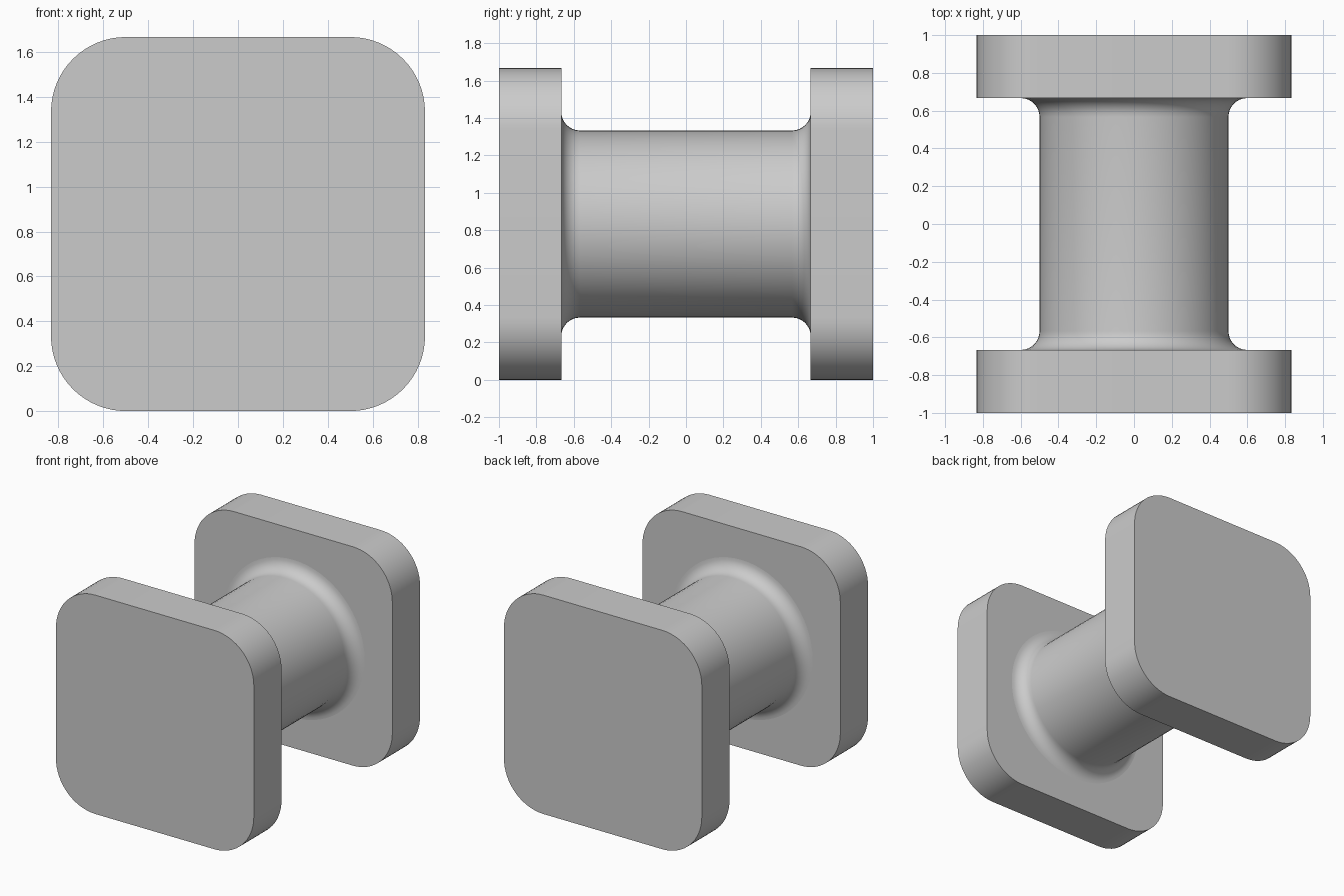
import bpy, bmesh
from math import sin, cos, pi, radians
from mathutils import Vector, Matrix

cube = bpy.data.objects.get("Cube")
if cube:
    bpy.data.objects.remove(cube, do_unlink=True)

HALF = 5 / 6        # half width of an end plate
CORNER = 1 / 3      # plate corner radius
INNER = 2 / 3       # distance from centre to a plate's inner face
SHAFT = 0.5         # shaft radius
FILLET = 0.1        # blend between shaft and plate

grey = bpy.data.materials.new("plain grey")
grey.use_nodes = True
colour = (0.6, 0.6, 0.6, 1)
grey.diffuse_color = colour
grey.node_tree.nodes["Principled BSDF"].inputs["Base Color"].default_value = colour


def finish(bm, name):
    bmesh.ops.recalc_face_normals(bm, faces=bm.faces)
    mesh = bpy.data.meshes.new(name)
    bm.to_mesh(mesh)
    bm.free()
    mesh.materials.append(grey)
    obj = bpy.data.objects.new(name, mesh)
    bpy.context.collection.objects.link(obj)
    bpy.ops.object.select_all(action='DESELECT')
    obj.select_set(True)
    bpy.context.view_layer.objects.active = obj
    bpy.ops.object.shade_smooth_by_angle(angle=radians(35))
    return obj


# Rounded square end plates, extruded along y
def plate(name, y0, y1, steps=16):
    bm = bmesh.new()
    flat = HALF - CORNER
    outline = []
    for quarter, (sx, sz) in enumerate([(1, 1), (-1, 1), (-1, -1), (1, -1)]):
        for i in range(steps + 1):
            a = (quarter + i / steps) * pi / 2
            outline.append(bm.verts.new((sx * flat + CORNER * cos(a), y0,
                                         HALF + sz * flat + CORNER * sin(a))))
    face = bm.faces.new(outline)
    side = bmesh.ops.extrude_face_region(bm, geom=[face], use_keep_orig=True)
    moved = [v for v in side["geom"] if isinstance(v, bmesh.types.BMVert)]
    bmesh.ops.translate(bm, verts=moved, vec=(0, y1 - y0, 0))
    return finish(bm, name)


plate("front_plate", -1, -INNER)
plate("back_plate", INNER, 1)

# Round shaft with flared fillets, spun about the y axis
bm = bmesh.new()
flare = []
for i in range(9):
    a = i / 8 * pi / 2
    flare.append((SHAFT + FILLET * (1 - sin(a)), INNER - FILLET * (1 - cos(a))))
profile = [(r, -y) for r, y in flare] + [(r, y) for r, y in reversed(flare)]
verts = [bm.verts.new((r, y, HALF)) for r, y in profile]
edges = [bm.edges.new(pair) for pair in zip(verts, verts[1:])]
bmesh.ops.spin(bm, geom=verts + edges, cent=(0, 0, HALF), axis=(0, 1, 0),
               angle=2 * pi, steps=64, use_merge=True)
bmesh.ops.remove_doubles(bm, verts=bm.verts, dist=0.0001)
finish(bm, "shaft")
